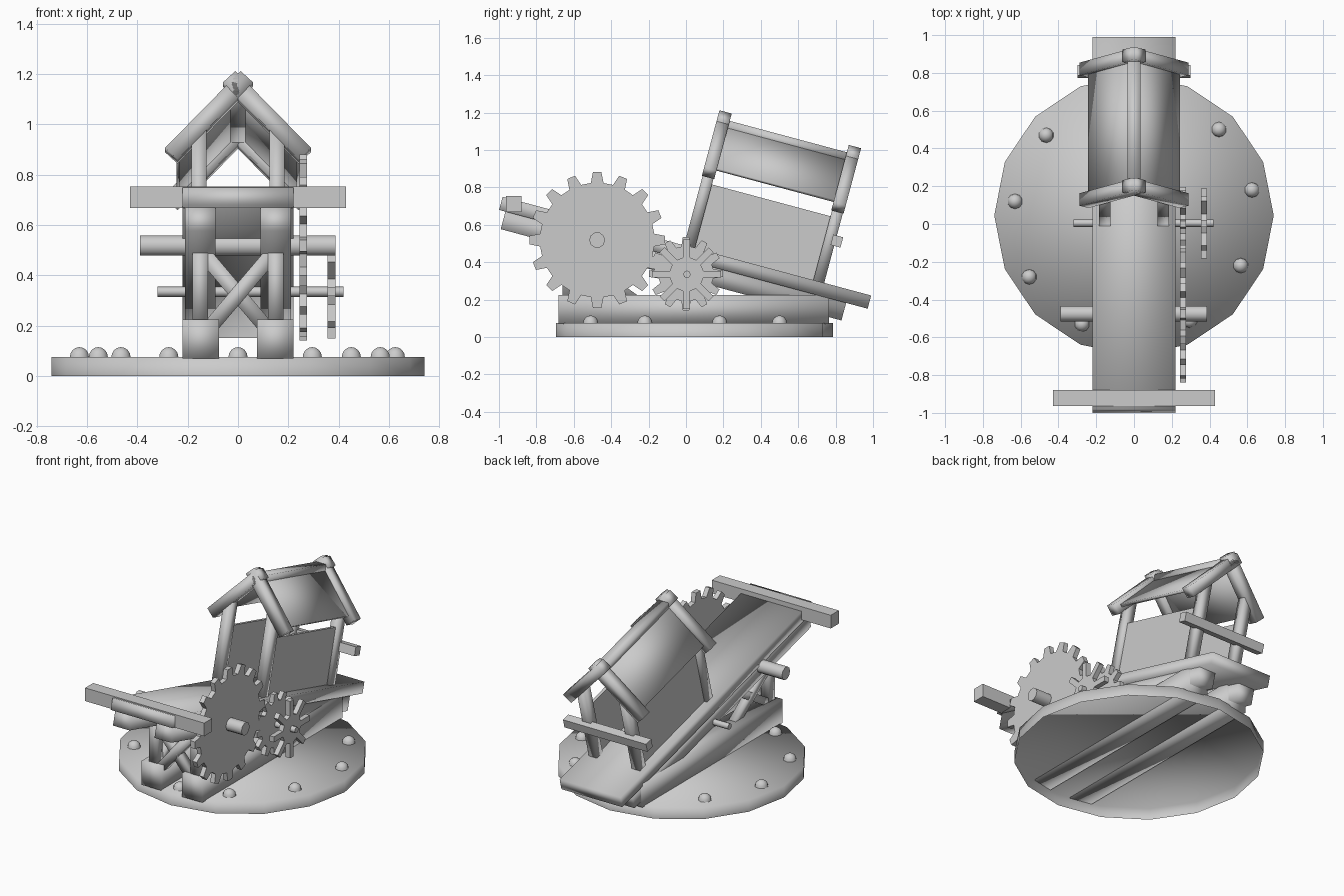
import bpy, bmesh, math
from mathutils import Matrix, Vector

if "Cube" in bpy.data.objects:
    bpy.data.objects.remove(bpy.data.objects["Cube"])

grey = bpy.data.materials.new("plain grey")
grey.diffuse_color = (0.6, 0.6, 0.6, 1)
grey.use_nodes = True
grey.node_tree.nodes["Principled BSDF"].inputs["Base Color"].default_value = grey.diffuse_color
I = Matrix.Identity(4)
# Local frame of the tilted deck: y runs down the slope, z is normal to it
T = Matrix.Translation((0, 0, 0.487)) @ Matrix.Rotation(math.radians(-15), 4, 'X')


def finish(name, bm, matrix=I, smooth=False):
    bmesh.ops.recalc_face_normals(bm, faces=bm.faces)
    bmesh.ops.transform(bm, matrix=matrix, verts=bm.verts)
    for f in bm.faces:
        f.smooth = smooth
    me = bpy.data.meshes.new(name)
    bm.to_mesh(me)
    bm.free()
    me.materials.append(grey)
    ob = bpy.data.objects.new(name, me)
    bpy.context.collection.objects.link(ob)
    return ob


def box(name, x, y, z, matrix=I, smooth=False):
    bm = bmesh.new()
    bmesh.ops.create_cube(bm, size=1)
    for v in bm.verts:
        v.co = [r[0] + (c + 0.5) * (r[1] - r[0]) for r, c in zip((x, y, z), v.co)]
    return finish(name, bm, matrix, smooth)


def bar(name, p, q, w, d, matrix=I, side=(1, 0, 0), smooth=True):
    # Beam from p to q; d is its size along "side", w the other way
    p, q, s = Vector(p), Vector(q), Vector(side)
    a = (q - p).normalized()
    t = a.cross(s).normalized()
    rot = Matrix((s, t, a)).transposed().to_4x4()
    m = matrix @ Matrix.Translation((p + q) / 2) @ rot
    L = (q - p).length / 2
    return box(name, (-d / 2, d / 2), (-w / 2, w / 2), (-L, L), m, smooth)


def rod(name, x0, x1, y, z, r, n=10):
    bm = bmesh.new()
    bmesh.ops.create_cone(bm, cap_ends=True, segments=n, radius1=r, radius2=r, depth=x1 - x0)
    m = Matrix.Translation(((x0 + x1) / 2, y, z)) @ Matrix.Rotation(math.pi / 2, 4, 'Y')
    ob = finish(name, bm, m)
    for f in ob.data.polygons:
        f.use_smooth = len(f.vertices) == 4


def gear(name, n, root, tip, wroot, wtip, x0, x1, y, z):
    # Toothed profile in the yz plane, extruded along x
    bm = bmesh.new()
    vs = []
    for i in range(n):
        a = 2 * math.pi * i / n
        for r, h in ((root, -wroot / 2), (tip, -wtip / 2), (tip, wtip / 2), (root, wroot / 2)):
            vs.append(bm.verts.new((x0, y + r * math.cos(a) - h * math.sin(a),
                                    z + r * math.sin(a) + h * math.cos(a))))
    f = bm.faces.new(vs)
    ex = bmesh.ops.extrude_face_region(bm, geom=[f], use_keep_orig=True)
    for v in ex["geom"]:
        if isinstance(v, bmesh.types.BMVert):
            v.co.x = x1
    finish(name, bm)


# Round base, open underneath
bm = bmesh.new()
bmesh.ops.create_cone(bm, cap_ends=True, segments=16, radius1=0.74, radius2=0.74, depth=0.075)
bmesh.ops.delete(bm, geom=[f for f in bm.faces if f.calc_center_median().z < -0.03],
                 context='FACES_ONLY')
finish("round_base", bm, Matrix.Translation((0, 0.045, 0.0375)), True)

# Rivets on the base
rivets = [(-.465, .47), (.45, .5), (-.63, .12), (.625, .18), (-.555, -.28),
          (.565, -.22), (-.275, -.53), (.295, -.51), (0, -.6), (0, .69)]
for x, y in rivets:
    bm = bmesh.new()
    bmesh.ops.create_uvsphere(bm, u_segments=10, v_segments=8, radius=0.04)
    bmesh.ops.delete(bm, geom=[v for v in bm.verts if v.co.z < -0.005], context='VERTS')
    finish("rivet", bm, Matrix.Translation((x, y, 0.075)), True)

# Tilted deck and the front cross bar
box("deck", (-.22, .22), (-1.015, 1.025), (-.073, 0), T, True)
box("front_crossbar", (-.43, .43), (-.963, -.88), (.667, .753))

for s in (-1, 1):
    def sx(a, b):
        return tuple(sorted((s * a, s * b)))
    # Ground rails and sloping beams under the deck
    box("ground_rail", sx(.075, .22), (-.683, .765), (.07, .225), I, True)
    box("deck_beam", sx(.09, .21), (-.98, .906), (-.17, -.073), T, True)
    # Front legs and side cross braces
    box("front_leg", sx(.12, .18), (-.66, -.6), (.2, .53), I, True)
    bar("side_brace", (s * .15, -.62, .45), (s * .15, -.27, .2), .05, .05)
    bar("side_brace", (s * .15, -.64, .2), (s * .15, -.27, .42), .05, .05)
    # Front cross brace
    bar("front_brace", (-s * .14, -.63, .49), (s * .14, -.63, .16), .06, .05,
        side=(0, 1, 0))
    # Cabin side walls
    box("cabin_wall", sx(.145, .165), (.03, .72), (-.01, .353), T)
    # Cabin posts and gable rafters, front and back
    for u in (.019, .735):
        box("cabin_post", sx(.125, .185), (u - .03, u + .03), (-.01, .52), T, True)
        bar("gable_rafter", (s * .265, u, .407), (-s * .035, u, .723), .068, .068, T,
            side=(0, 1, 0))
    # Roof slope
    bar("roof_panel", (s * .238, .377, .437), (0, .377, .69), .018, .69, T,
        side=(0, 1, 0))

# Ridge beam and rear bar of the cabin
box("ridge_beam", (-.035, .035), (.03, .73), (.645, .706), T, True)
box("rear_crossbar", (-.3, .3), (.745, .8), (.205, .262), T)

# Axles
rod("main_axle", -.39, .387, -.475, .518, .042, 10)
rod("small_axle", -.32, .42, .005, .335, .02, 8)

# Gears and the spoked hand wheel
gear("large_gear", 16, .305, .363, .068, .045, .244, .275, -.475, .518)
gear("small_gear", 12, .145, .197, .05, .034, .244, .275, .0, .338)
gear("hand_wheel", 8, .09, .185, .036, .036, .355, .387, .003, .335)
